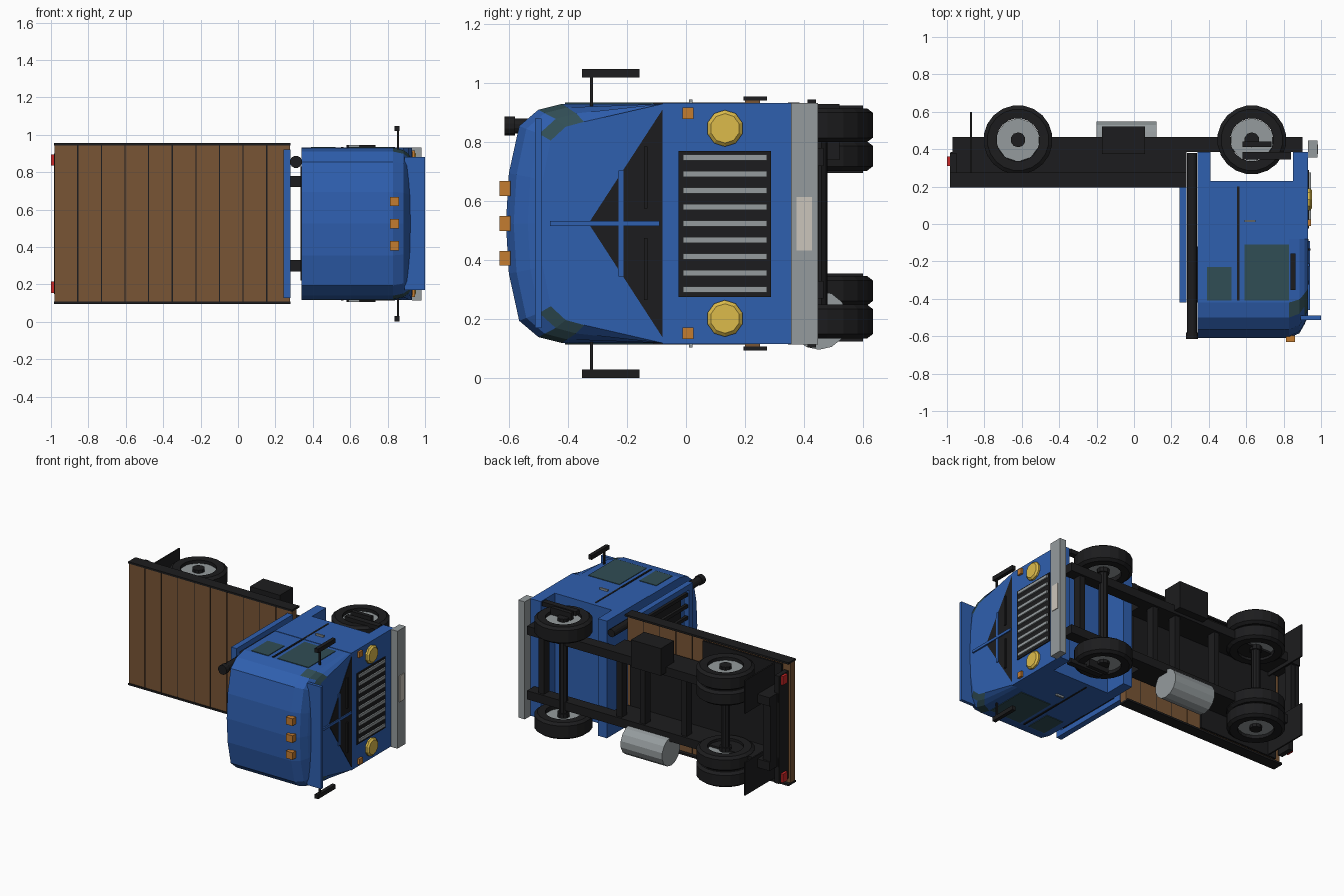
import bpy, bmesh, math

if "Cube" in bpy.data.objects:
    bpy.data.objects.remove(bpy.data.objects["Cube"])

CZ = 0.525  # middle plane of the truck, which lies on its side (its up is -y)


def mat(name, r, g, b):
    m = bpy.data.materials.new(name)
    m.diffuse_color = (r, g, b, 1)
    m.use_nodes = True
    m.node_tree.nodes["Principled BSDF"].inputs["Base Color"].default_value = m.diffuse_color
    return m


BLUE = mat("blue_paint", .028, .115, .43)
BLACK = mat("black", .012, .012, .013)
WOOD = mat("wood", .19, .09, .035)
GREY = mat("steel", .3, .33, .34)
GLASS = mat("glass", .03, .075, .09)
ORANGE = mat("orange", .55, .2, .03)
YELLOW = mat("yellow", .72, .5, .07)
RED = mat("red", .6, .02, .02)
PLATE = mat("plate", .6, .56, .5)


def finish(name, bm, *mats):
    bmesh.ops.recalc_face_normals(bm, faces=bm.faces)
    me = bpy.data.meshes.new(name)
    bm.to_mesh(me)
    bm.free()
    for m in mats:
        me.materials.append(m)
    ob = bpy.data.objects.new(name, me)
    bpy.context.collection.objects.link(ob)
    return ob


def box(name, m, x, y, z):
    bm = bmesh.new()
    bmesh.ops.create_cube(bm, size=1)
    for v in bm.verts:
        v.co = [(a + b) / 2 + c * (b - a) for (a, b), c in zip((x, y, z), v.co)]
    return finish(name, bm, m)


def pair(name, m, x, y, h):
    """Box and its mirror image; h is the distance range from the middle plane."""
    box(name + "_left", m, x, y, (CZ + h[0], CZ + h[1]))
    box(name + "_right", m, x, y, (CZ - h[1], CZ - h[0]))


def loft(name, rings, mats, closed=True):
    bm = bmesh.new()
    vs = [[bm.verts.new(p) for p in r] for r in rings]
    n = len(vs[0])
    for a, b in zip(vs, vs[1:]):
        for i in range(n):
            j = (i + 1) % n
            bm.faces.new((a[i], a[j], b[j], b[i]))
    if closed:
        bm.faces.new(vs[0])
        bm.faces.new(vs[-1])
    else:
        for i in range(n):
            j = (i + 1) % n
            bm.faces.new((vs[-1][i], vs[-1][j], vs[0][j], vs[0][i]))
    return finish(name, bm, *mats)


def lathe(name, m, profile, axis, c, n, closed=True):
    """Profile of (radius, position along axis) turned around the axis through c."""
    rings = []
    for r, h in profile:
        ring = []
        for i in range(n):
            t = 2 * math.pi * (i + .5) / n
            a, b = r * math.cos(t), r * math.sin(t)
            ring.append({'x': (h, c[0] + a, c[1] + b), 'y': (c[0] + a, h, c[1] + b),
                         'z': (c[0] + a, c[1] + b, h)}[axis])
        rings.append(ring)
    return loft(name, rings, (m,), closed)


# Wheels: tyre ring, rim disc and hub
def wheel(name, x, s, h0, h1, dish):
    Z = lambda h: CZ + s * h
    c = (x, .45)
    lathe(name + "_tyre", BLACK, [(.115, Z(h0)), (.115, Z(h1 - .004)), (.165, Z(h1)), (.185, Z(h1 - .015)),
                                  (.185, Z(h0 + .015)), (.165, Z(h0))], 'z', c, 20, False)
    lathe(name + "_rim", GREY, [(.117, Z(h0 + .03)), (.117, Z(h1 - dish))], 'z', c, 10)
    lathe(name + "_hub", BLACK, [(.04, Z(h0)), (.04, Z(h1 - .003))], 'z', c, 10)


for s, side in ((1, "left"), (-1, "right")):
    wheel("front_wheel_" + side, .63, s, .275, .39, .025)
    wheel("rear_outer_wheel_" + side, -.62, s, .285, .39, .025)
    wheel("rear_inner_wheel_" + side, -.62, s, .178, .278, .03)
for n, x in (("front", .63), ("rear", -.62)):
    lathe(n + "_axle", BLACK, [(.03, CZ - .3), (.03, CZ + .3)], 'z', (x, .45), 10)

# Chassis
pair("frame_rail", BLACK, (-.97, .9), (.385, .465), (.195, .255))
pair("subframe_rail", BLACK, (-.98, .28), (.275, .385), (.195, .255))
for i, x in enumerate((-.93, -.3, .02, .2, .8)):
    box(f"crossmember_{i}", BLACK, (x - .02, x + .02), (.39, .45), (.3, .75))
box("rear_bar", BLACK, (-.97, -.94), (.385, .455), (.28, .77))
box("splash_plate", BLACK, (-.93, -.32), (.262, .275), (.12, .93))
box("center_plate", BLACK, (-.93, .24), (.26, .275), (.3, .75))
pair("mud_flap", BLACK, (-.876, -.866), (.27, .6), (.17, .4))
pair("taillight", RED, (-1, -.98), (.31, .36), (.31, .37))
box("taillight_beam", BLACK, (-.983, -.95), (.275, .38), (.15, .9))

# Fuel tank and battery box
lathe("fuel_tank", GREY, [(.1, -.2), (.1, .12)], 'x', (.45, .197), 14)
box("battery_box", BLACK, (-.17, .06), (.375, .52), (.74, .93))

# Flat deck with boards and side rails
x0, step = -.983, .1263
for i in range(10):
    a = x0 + i * step
    box(f"deck_board_{i}", WOOD, (a + .003, a + step - .003), (.2, .25), (.108, .942))
    if i:
        box(f"deck_seam_{i}", BLACK, (a - .004, a + .004), (.203, .247), (.108, .942))
pair("deck_side_rail", BLACK, (-.983, .28), (.195, .275), (.417, .43))

# Bulkhead behind the cab
pair("bulkhead_post", BLUE, (.242, .282), (-.42, .2), (.36, .397))
box("bulkhead_top", BLUE, (.242, .282), (-.42, -.38), (.13, .92))
box("bulkhead_bottom", BLUE, (.242, .282), (.14, .2), (.13, .92))
for i in range(9):
    z = .2 + i * .0813
    box(f"bulkhead_bar_{i}", BLACK, (.252, .272), (-.39, .16), (z - .012, z + .012))

# Exhaust stack
lathe("exhaust_stack", BLACK, [(.027, .38), (.027, -.58), (.033, -.58), (.033, -.615)], 'y', (.31, .855), 12)

# Upper cab: rounded roof section lofted along x
half = [(-.08, .405), (-.42, .405), (-.5, .385), (-.565, .33), (-.6, .17)]


def section(x, w, top):
    pts = [(-.08 + (y + .08) * (top if y < -.09 else 1), h * (w if y < -.09 else 1)) for y, h in half]
    return [(x, y, CZ + h) for y, h in pts] + [(x, -.08 - .53 * top, CZ)] + [(x, y, CZ - h) for y, h in reversed(pts)]


cab = loft("cab_roof", [section(.34, 1, 1), section(.83, 1, 1), section(.885, .97, .95),
                        section(.912, .92, .86), section(.93, .85, .78)], (BLUE, GLASS))
for f in cab.data.polygons:
    c = f.center
    if c.x > .84 and -.47 < c.y < -.36 and abs(c.z - CZ) > .3 and len(f.vertices) == 4:
        f.material_index = 1

# Lower cab with wheel arches
box("cab_body", BLUE, (.34, .93), (-.08, .23), (.117, .933))
box("cab_rear_leg", BLUE, (.34, .41), (.23, .385), (.117, .933))
box("cab_front_leg", BLUE, (.85, .93), (.23, .385), (.117, .933))

# Windscreen, bars and wipers
tri = [(-.33, CZ), (-.08, .91), (-.08, .14)]
loft("windscreen", [[(x, y, z) for y, z in tri] for x in (.92, .933)], (BLACK,))
box("windscreen_crossbar", BLUE, (.93, .937), (-.228, -.212), (.345, .705))
box("windscreen_divider", BLUE, (.925, .94), (-.46, -.09), (.516, .534))
pair("wiper", BLACK, (.933, .943), (-.143, -.13), (.05, .26))
box("sun_visor", BLUE, (.89, 1), (-.512, -.49), (.17, .88))

# Doors, windows, handles and steps
pair("side_window", GLASS, (.59, .83), (-.41, -.11), (.395, .409))
pair("quarter_window", GLASS, (.39, .52), (-.41, -.23), (.395, .409))
pair("door_seam", BLACK, (.551, .563), (-.41, .2), (.4, .41))
pair("door_handle", GREY, (.59, .65), (.01, .022), (.405, .42))
pair("upper_step", BLACK, (.58, .84), (.345, .385), (.38, .41))
pair("lower_step", BLACK, (.58, .735), (.412, .44), (.37, .42))
box("rear_window", BLACK, (.333, .345), (-.42, -.12), (.22, .83))

# Mirrors
pair("mirror_arm", BLACK, (.85, .86), (-.325, -.315), (.39, .5))
pair("mirror", BLACK, (.838, .864), (-.352, -.158), (.494, .523))

# Front: grille, lights and bumper
box("grille", BLACK, (.92, .936), (-.025, .288), (.275, .77))
for i in range(9):
    z = CZ + (i - 4) * .0558
    box(f"grille_bar_{i}", GREY, (.93, .946), (-.01, .275), (z - .01, z + .01))
for s, side in ((1, "left"), (-1, "right")):
    lathe("headlight_" + side, YELLOW, [(.062, .92), (.062, .942), (.05, .953)], 'x', (.132, CZ + s * .322), 10)
pair("turn_signal", ORANGE, (.92, .945), (-.012, .025), (.353, .392))
box("bumper", GREY, (.93, .98), (.355, .447), (.115, .933))
box("front_plate", PLATE, (.975, .985), (.374, .426), (.433, .615))

# Roof marker lights
for i, z in enumerate((.407, .525, .643)):
    box(f"roof_light_{i}", ORANGE, (.812, .862), (-.632, -.595), (z - .025, z + .025))
